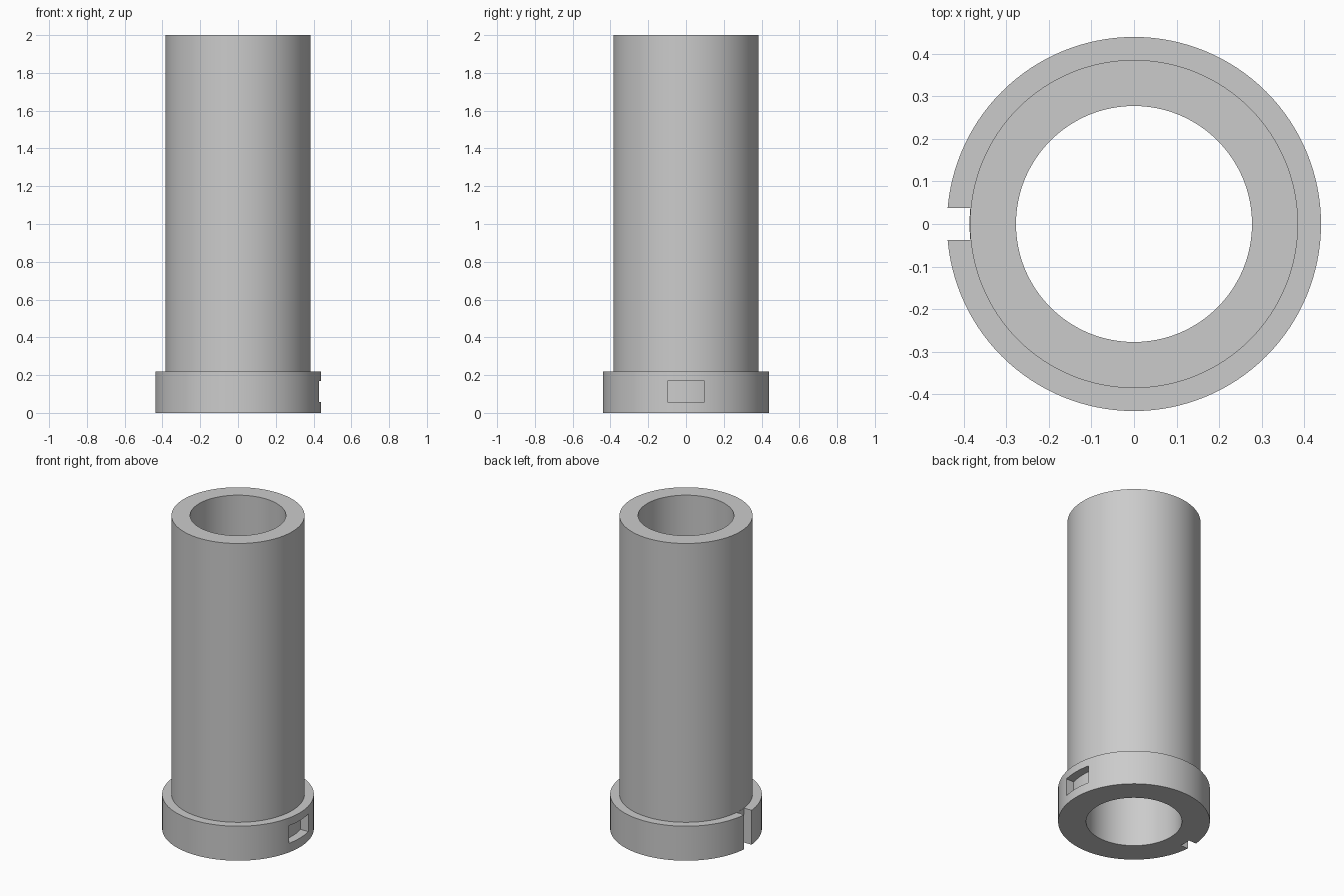
import bpy, bmesh, math

if "Cube" in bpy.data.objects:
    bpy.data.objects.remove(bpy.data.objects["Cube"], do_unlink=True)

BORE, TUBE, COLLAR = 0.277, 0.385, 0.439
HEIGHT, COLLAR_H, SIDES = 2.0, 0.22, 128

# Single plain grey material
grey = bpy.data.materials.new("plain grey")
grey.use_nodes = True
colour = (0.6, 0.6, 0.6, 1)
grey.diffuse_color = colour
grey.node_tree.nodes["Principled BSDF"].inputs["Base Color"].default_value = colour


def finish(bm, name):
    bmesh.ops.recalc_face_normals(bm, faces=bm.faces)
    mesh = bpy.data.meshes.new(name)
    bm.to_mesh(mesh)
    bm.free()
    obj = bpy.data.objects.new(name, mesh)
    bpy.context.collection.objects.link(obj)
    mesh.materials.append(grey)
    return obj


def revolve(name, profile):
    """Spin a closed (radius, height) profile around z."""
    bm = bmesh.new()
    rings = []
    for i in range(SIDES):
        a = math.tau * i / SIDES
        rings.append([bm.verts.new((r * math.cos(a), r * math.sin(a), z)) for r, z in profile])
    n = len(profile)
    for i in range(SIDES):
        p, q = rings[i], rings[(i + 1) % SIDES]
        for j in range(n):
            k = (j + 1) % n
            bm.faces.new((p[j], q[j], q[k], p[k]))
    return finish(bm, name)


def curved_cutter(name, side, half_width, z0, z1):
    """Block reaching from outside the collar to the tube's curved wall."""
    radius, steps = TUBE + 0.001, 12
    outline = [(0.6, half_width), (0.6, -half_width)]
    for i in range(steps + 1):
        y = half_width * (2 * i / steps - 1)
        outline.append((math.sqrt(radius ** 2 - y ** 2), y))
    bm = bmesh.new()
    base = bm.faces.new([bm.verts.new((side * x, y, z0)) for x, y in outline])
    top = bmesh.ops.extrude_face_region(bm, geom=[base])["geom"]
    verts = [v for v in top if isinstance(v, bmesh.types.BMVert)]
    bmesh.ops.translate(bm, verts=verts, vec=(0, 0, z1 - z0))
    return finish(bm, name)


# Hollow tube with a stepped collar at its foot
sleeve = revolve("collared_tube", [
    (BORE, 0), (COLLAR, 0), (COLLAR, COLLAR_H),
    (TUBE, COLLAR_H), (TUBE, HEIGHT), (BORE, HEIGHT)])

# Window on the left of the collar, full-height slot on its right
cutters = [
    curved_cutter("window_cutter", 1, 0.098, 0.058, 0.17),
    curved_cutter("slot_cutter", -1, 0.037, -0.1, COLLAR_H + 0.1)]

bpy.ops.object.select_all(action='DESELECT')
bpy.context.view_layer.objects.active = sleeve
sleeve.select_set(True)
for cutter in cutters:
    mod = sleeve.modifiers.new(cutter.name, 'BOOLEAN')
    mod.operation = 'DIFFERENCE'
    mod.solver = 'EXACT'
    mod.object = cutter
    bpy.ops.object.modifier_apply(modifier=mod.name)
    bpy.data.objects.remove(cutter, do_unlink=True)

bpy.ops.object.shade_smooth_by_angle(angle=math.radians(30))
